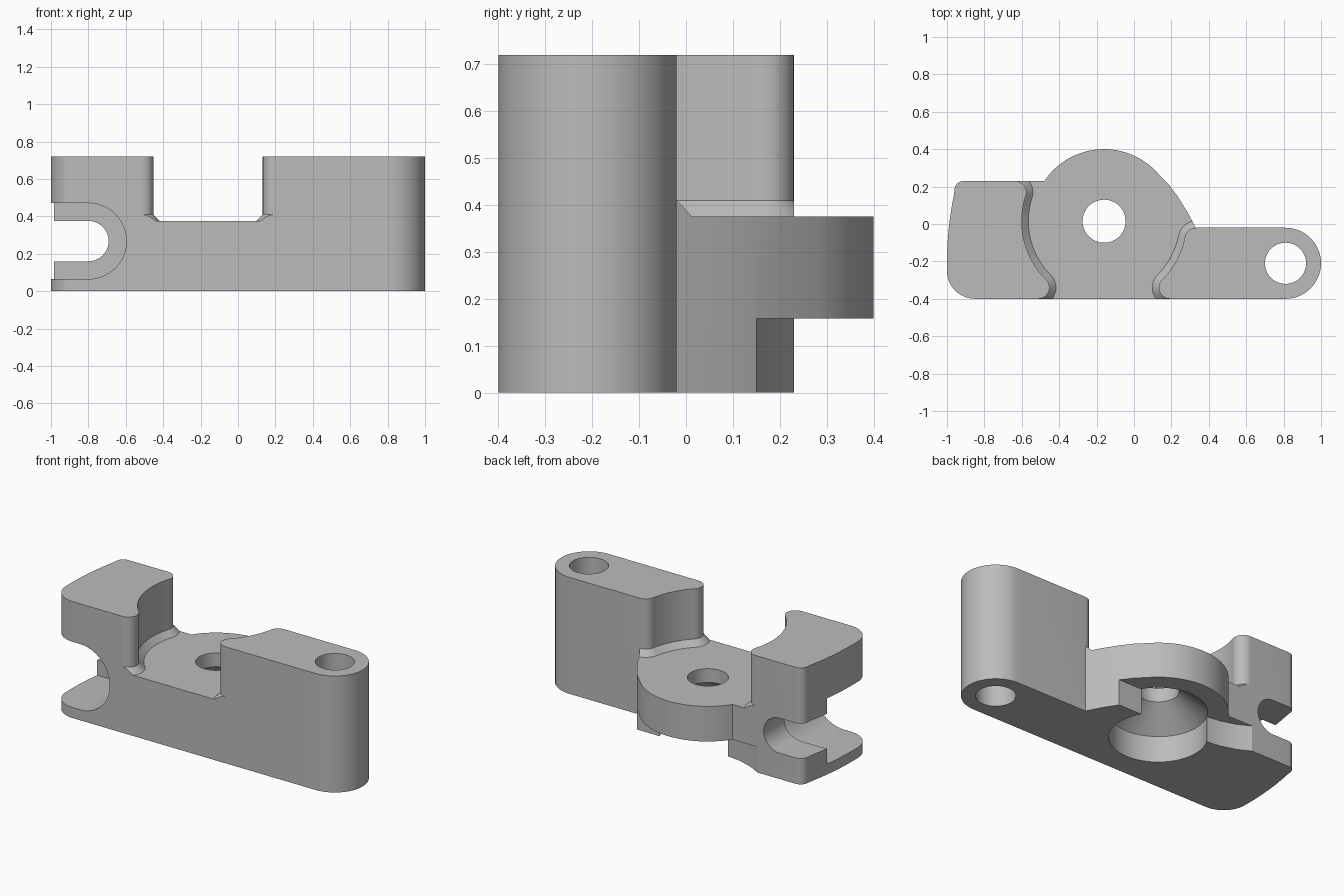
import bpy, bmesh
from math import sin, cos, pi, radians, atan2, sqrt
from mathutils import Vector

cube = bpy.data.objects.get("Cube")
if cube:
    bpy.data.objects.remove(cube, do_unlink=True)

HEIGHT = 0.72
FLOOR = 0.375
PIVOT = Vector((-0.16, 0.015))
ARM_HOLE = Vector((0.81, -0.21))
SLOT_X, SLOT_Z = -0.8, 0.268

steel = bpy.data.materials.new("grey metal")
steel.use_nodes = True
grey = (0.5, 0.5, 0.5, 1)
steel.diffuse_color = grey
steel.node_tree.nodes["Principled BSDF"].inputs["Base Color"].default_value = grey


def arc(centre, radius, start, end, steps=16):
    """Points along an arc, angles in degrees."""
    angles = [radians(start + (end - start) * i / steps) for i in range(steps + 1)]
    return [(centre[0] + radius * cos(a), centre[1] + radius * sin(a)) for a in angles]


def loft(name, rings):
    """Closed solid through rings of equal length."""
    bm = bmesh.new()
    loops = [[bm.verts.new(p) for p in ring] for ring in rings]
    for low, high in zip(loops, loops[1:]):
        for i in range(len(low)):
            j = (i + 1) % len(low)
            bm.faces.new((low[i], low[j], high[j], high[i]))
    bm.faces.new(loops[0][::-1])
    bm.faces.new(loops[-1])
    bmesh.ops.recalc_face_normals(bm, faces=bm.faces)
    mesh = bpy.data.meshes.new(name)
    bm.to_mesh(mesh)
    bm.free()
    obj = bpy.data.objects.new(name, mesh)
    bpy.context.collection.objects.link(obj)
    return obj


def prism(name, outline, bottom, top):
    return loft(name, [[(x, y, z) for x, y in outline] for z in (bottom, top)])


def lathe(name, centre, profile):
    return loft(name, [[(x, y, z) for x, y in arc(centre, r, 0, 354.375, 63)]
                       for r, z in profile])


def slot(name, radius, back):
    """Round-ended slot open to the side, running along y."""
    outline = arc((SLOT_X, SLOT_Z), radius, -90, 90, 32)
    outline += [(-1.3, SLOT_Z + radius), (-1.3, SLOT_Z - radius)]
    return loft(name, [[(x, y, z) for x, z in outline] for y in (-0.7, back)])


def saddle_side(side, back_y, offset):
    """Curved pocket wall with rounded corners, listed from back to front."""
    wall, corner = 0.44, 0.06
    reach = wall + corner
    centres = []
    for y in (back_y - corner, -0.4 + corner):
        dy = y - PIVOT.y
        centres.append(Vector((-sqrt(reach ** 2 - dy ** 2), dy)))
    back, front = centres
    a, b = [math_deg(c) for c in centres]
    points = [(back.x, 0.8)]
    points += arc(back, corner + offset, 90, a - 180, 10)
    points += arc((0, 0), wall - offset, a, b, 32)[1:-1]
    points += arc(front, corner + offset, b - 180, -90, 10)
    points.append((front.x, -0.8))
    return [(PIVOT.x + side * x, y if abs(y) == 0.8 else PIVOT.y + y) for x, y in points]


def math_deg(v):
    return atan2(v.y, v.x) * 180 / pi % 360


def saddle_ring(offset, z):
    outline = saddle_side(-1 * -1, 0.23, offset) + saddle_side(-1, -0.02, offset)[::-1]
    return [(x, y, z) for x, y in outline]


# Full-height plan of the bracket: arm end, central boss, left block
plan = arc(ARM_HOLE, 0.19, -90, 90, 32)
plan += [(0.33, -0.02), (0.285, 0.065), (0.235, 0.145), (0.185, 0.213)]
plan += arc(PIVOT, 0.385, 41, 146, 40)
plan += arc((-0.91, 0.18), 0.05, 90, 167, 8)
plan += arc(ARM_HOLE, 1.81, 168.5, 180, 12)
plan += arc((-0.85, -0.25), 0.15, 180, 270, 12)
body = prism("bracket_body", plan, 0, HEIGHT)

# Cutters: saddle, holes, stepped side slot, relief under the boss
cutters = [
    loft("saddle_cutter", [saddle_ring(0.035, FLOOR), saddle_ring(0, 0.41),
                           saddle_ring(0, 1)]),
    lathe("arm_hole_cutter", ARM_HOLE, [(0.11, -0.2), (0.11, 1)]),
    lathe("pivot_bore_cutter", PIVOT,
          [(0.27, -0.2), (0.27, 0.16), (0.115, 0.29), (0.115, 1)]),
    slot("wide_slot_cutter", 0.203, 0.03),
    slot("narrow_slot_cutter", 0.108, 0.7),
    prism("relief_cutter", [(0.6, 0.15), (-0.4, 0.15), (-0.48, 0.16), (-0.57, 0.188),
                            (-0.65, 0.23), (-0.65, 0.8), (0.6, 0.8)], -0.2, 0.158),
]

bpy.ops.object.select_all(action="DESELECT")
bpy.context.view_layer.objects.active = body
body.select_set(True)
for cutter in cutters:
    cutter.hide_render = True
    cut = body.modifiers.new(cutter.name, "BOOLEAN")
    cut.operation = "DIFFERENCE"
    cut.solver = "EXACT"
    cut.object = cutter
    bpy.ops.object.modifier_apply(modifier=cut.name)
    bpy.data.objects.remove(cutter, do_unlink=True)

body.data.materials.clear()
body.data.materials.append(steel)
bpy.ops.object.shade_smooth_by_angle(angle=radians(25))
